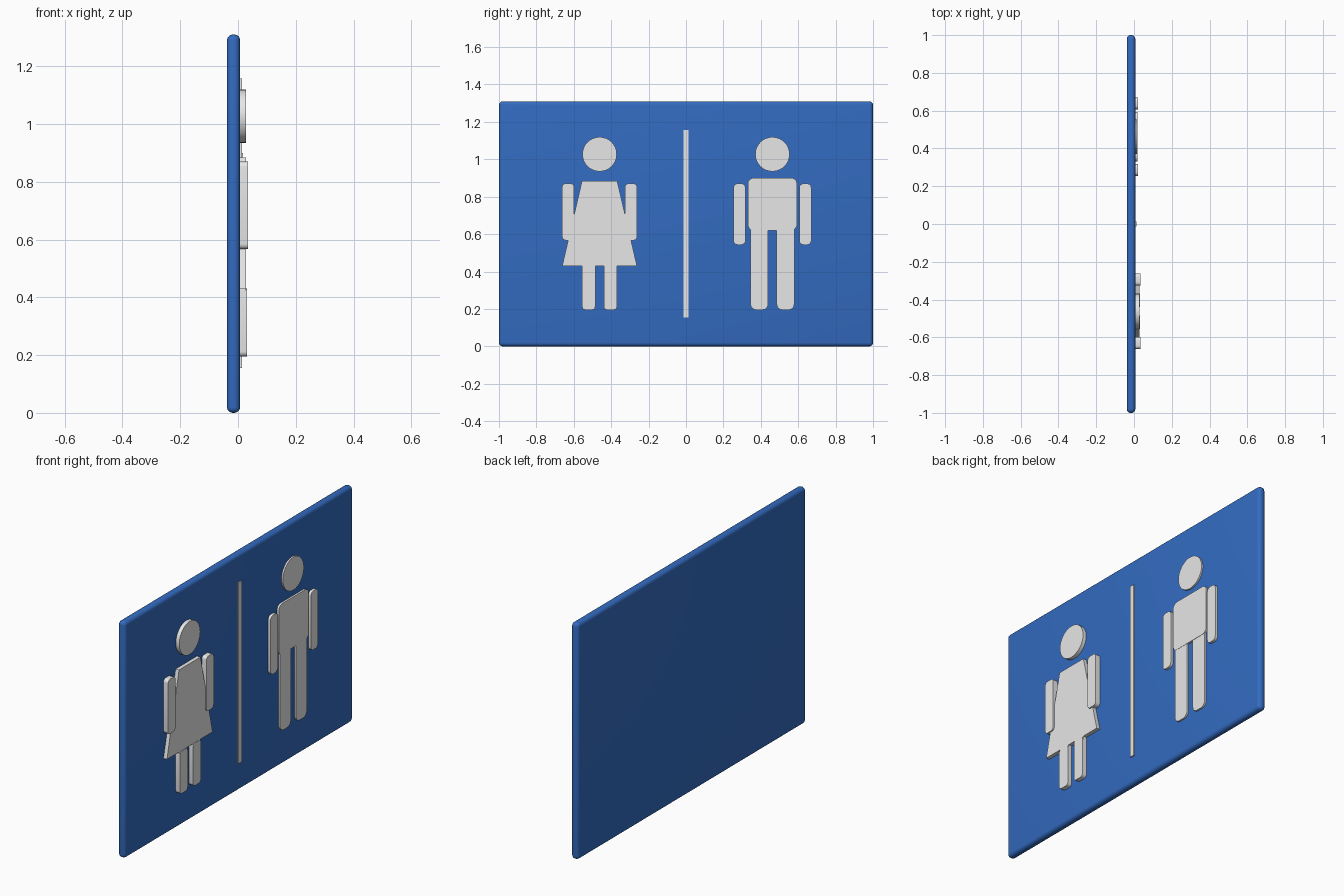
import bpy, bmesh, math

cube = bpy.data.objects.get("Cube")
if cube:
    bpy.data.objects.remove(cube, do_unlink=True)


def material(name, rgb):
    mat = bpy.data.materials.new(name)
    mat.use_nodes = True
    mat.diffuse_color = (*rgb, 1)
    mat.node_tree.nodes["Principled BSDF"].inputs["Base Color"].default_value = (*rgb, 1)
    return mat


BLUE = material("sign blue", (0.033, 0.147, 0.53))
GREY = material("light grey", (0.8, 0.8, 0.8))
BACK = -0.038   # rear of the board
FACE = 0.007    # front of the board, facing +x


def finish(name, bm, mat, angle=30):
    bmesh.ops.recalc_face_normals(bm, faces=bm.faces)
    mesh = bpy.data.meshes.new(name)
    bm.to_mesh(mesh)
    bm.free()
    mesh.materials.append(mat)
    obj = bpy.data.objects.new(name, mesh)
    bpy.context.collection.objects.link(obj)
    bpy.ops.object.select_all(action='DESELECT')
    obj.select_set(True)
    bpy.context.view_layer.objects.active = obj
    bpy.ops.object.shade_smooth_by_angle(angle=math.radians(angle))
    return obj


def plate(name, outline, top):
    """Raised symbol: a (y, z) outline extruded along x out of the board."""
    bm = bmesh.new()
    face = bm.faces.new([bm.verts.new((FACE - 0.005, y, z)) for y, z in outline])
    new = bmesh.ops.extrude_face_region(bm, geom=[face])["geom"]
    verts = [v for v in new if isinstance(v, bmesh.types.BMVert)]
    bmesh.ops.translate(bm, verts=verts, vec=(top - FACE + 0.005, 0, 0))
    return finish(name, bm, GREY)


def rounded(y0, y1, z0, z1, r, steps=5):
    """Rectangle outline with rounded corners."""
    corners = [(y1 - r, z1 - r), (y0 + r, z1 - r), (y0 + r, z0 + r), (y1 - r, z0 + r)]
    points = []
    for i, (y, z) in enumerate(corners):
        for s in range(steps + 1):
            a = math.pi / 2 * (i + s / steps)
            points.append((y + r * math.cos(a), z + r * math.sin(a)))
    return points


def disc(y, z, r, n=32):
    return [(y + r * math.cos(math.tau * i / n), z + r * math.sin(math.tau * i / n))
            for i in range(n)]


# Board with rounded rim
bm = bmesh.new()
bmesh.ops.create_cube(bm, size=1)
for v in bm.verts:
    v.co = (FACE if v.co.x > 0 else BACK, v.co.y * 2, (v.co.z + 0.5) * 1.31)
bmesh.ops.bevel(bm, geom=bm.edges[:], offset=0.02, segments=5, profile=0.5, affect='EDGES')
finish("board", bm, BLUE, 40)

# Dividing bar
plate("divider", [(-0.014, 0.155), (0.014, 0.155), (0.014, 1.157), (-0.014, 1.157)], 0.014)

# Woman symbol
W = -0.462
plate("woman_head", disc(W, 1.027, 0.092), 0.028)
plate("woman_dress", [(W - 0.2, 0.43), (W + 0.2, 0.43), (W + 0.094, 0.885), (W - 0.094, 0.885)], 0.028)

# Man symbol
M = 0.462
plate("man_head", disc(M, 1.027, 0.092), 0.016)
plate("man_torso", rounded(M - 0.131, M + 0.131, 0.62, 0.9, 0.03), 0.018)

# Paired limbs
for side, s in (("right", -1), ("left", 1)):
    def limb(name, centre, offset, width, z0, z1, r, top):
        y = centre + s * offset
        plate(f"{name}_{side}", rounded(y - width / 2, y + width / 2, z0, z1, r), top)

    limb("woman_arm", W, 0.168, 0.064, 0.567, 0.87, 0.018, 0.035)
    limb("woman_leg", W, 0.058, 0.07, 0.195, 0.45, 0.018, 0.0275)
    limb("man_arm", M, 0.176, 0.064, 0.543, 0.87, 0.022, 0.022)
    limb("man_leg", M, 0.07, 0.094, 0.195, 0.66, 0.03, 0.0165)
    # Lower legs of the woman stand slightly proud of the dress
    y = W + s * 0.058
    plate(f"woman_leg_front_{side}", rounded(y - 0.035, y + 0.035, 0.195, 0.43, 0.018), 0.032)
